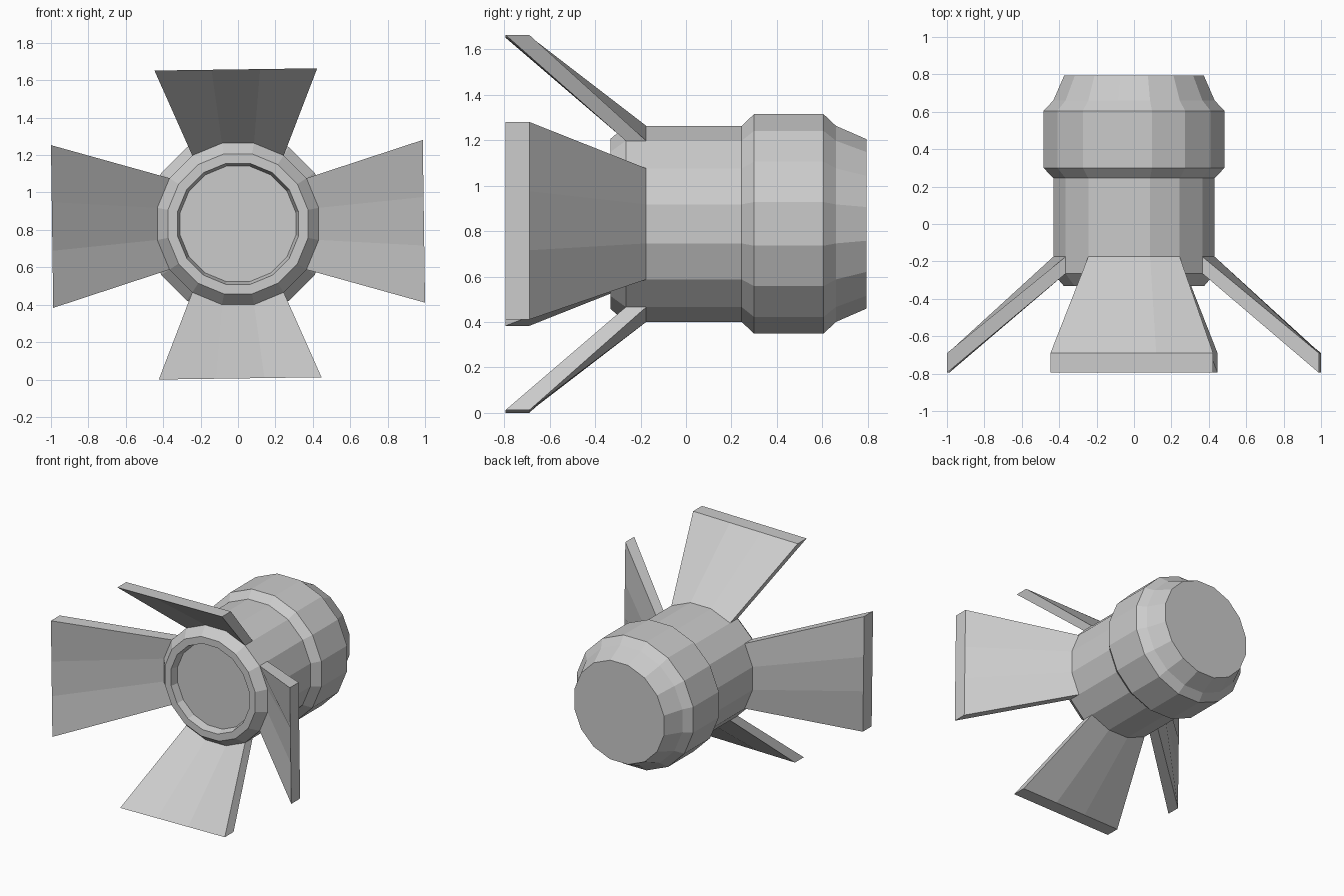
import bpy, bmesh, math
from mathutils import Vector

if "Cube" in bpy.data.objects:
    bpy.data.objects.remove(bpy.data.objects["Cube"])

CZ = 0.832          # height of the body axis
N = 16              # sides of the body
STEP = 2 * math.pi / N


def finish(name, bm):
    bmesh.ops.recalc_face_normals(bm, faces=bm.faces)
    me = bpy.data.meshes.new(name)
    bm.to_mesh(me)
    bm.free()
    ob = bpy.data.objects.new(name, me)
    bpy.context.collection.objects.link(ob)
    return ob


def point(r, ang, y):
    return Vector((r * math.cos(ang), y, CZ + r * math.sin(ang)))


# body: faceted lathe profile (y, vertex radius), from recessed front disc to back cap
profile = [(-0.275, 0.315), (-0.332, 0.33), (-0.332, 0.382), (-0.265, 0.44),
           (-0.175, 0.44), (0.245, 0.44), (0.30, 0.493), (0.605, 0.493),
           (0.66, 0.44), (0.795, 0.38)]
bm = bmesh.new()
rings = [[bm.verts.new(point(r, (i + 0.5) * STEP, y)) for i in range(N)]
         for y, r in profile]
for a, b in zip(rings, rings[1:]):
    for i in range(N):
        j = (i + 1) % N
        bm.faces.new((a[i], a[j], b[j], b[i]))
bm.faces.new(rings[0])
bm.faces.new(rings[-1])
finish("engine_body", bm)


# fins: three body facets wide at the root, flaring to a flat, slightly twisted tip
def fin(name, ang, reach):
    bm = bmesh.new()
    twist = math.radians(0.8)
    tip_t = [0.435, 0.13, -0.13, -0.435]

    def root_pt(k, y):
        return bm.verts.new(point(0.44, ang + (k - 1.5) * STEP, y))

    def tip_pt(k, y):
        t = -tip_t[k]
        return bm.verts.new(point(math.hypot(reach, t),
                                  ang + twist + math.atan2(t, reach), y))

    rows = [[root_pt(k, -0.175) for k in range(4)],
            [tip_pt(k, -0.69) for k in range(4)],
            [tip_pt(k, -0.795) for k in range(4)],
            [root_pt(k, -0.265) for k in range(4)]]
    for a, b in zip(rows, rows[1:]):
        for k in range(3):
            bm.faces.new((a[k], a[k + 1], b[k + 1], b[k]))
    for k in (0, 3):
        bm.faces.new([r[k] for r in rows])
    finish(name, bm)


for i, (name, reach) in enumerate([("right_fin", 0.994), ("top_fin", 0.826),
                                   ("left_fin", 0.994), ("bottom_fin", 0.826)]):
    fin(name, i * math.pi / 2, reach)
